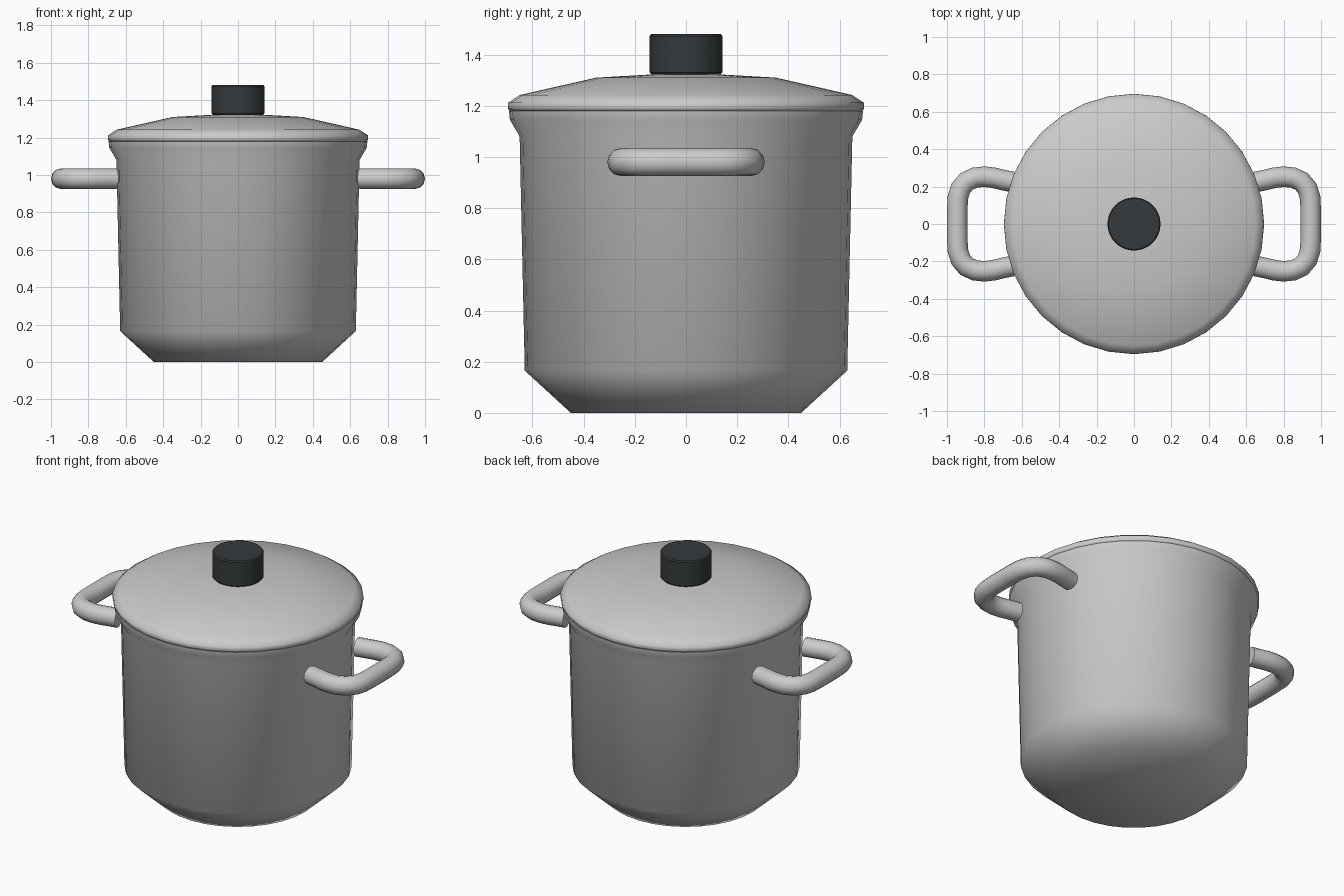
import bpy, math

if "Cube" in bpy.data.objects:
    bpy.data.objects.remove(bpy.data.objects["Cube"])

SEGMENTS = 32


def lathe(name, profile, angle=60):
    """Revolve (radius, z) points round the z axis; radius 0 makes a pole."""
    verts, rings, faces = [], [], []
    for r, z in profile:
        n = 1 if r == 0 else SEGMENTS
        rings.append([len(verts) + i for i in range(n)])
        for i in range(n):
            a = 2 * math.pi * i / SEGMENTS
            verts.append((r * math.cos(a), r * math.sin(a), z))
    for low, high in zip(rings, rings[1:]):
        for i in range(SEGMENTS):
            j = (i + 1) % SEGMENTS
            quad = [low[i % len(low)], low[j % len(low)],
                    high[j % len(high)], high[i % len(high)]]
            faces.append(list(dict.fromkeys(quad)))
    mesh = bpy.data.meshes.new(name)
    mesh.from_pydata(verts, [], faces)
    obj = bpy.data.objects.new(name, mesh)
    bpy.context.collection.objects.link(obj)
    bpy.ops.object.select_all(action='DESELECT')
    obj.select_set(True)
    bpy.context.view_layer.objects.active = obj
    bpy.ops.object.shade_smooth_by_angle(angle=math.radians(angle))
    return obj


def side_handle(name, side):
    """Bent tube handle, mirrored in y, on the given x side."""
    half = [(0.65, 0.225), (0.70, 0.235), (0.75, 0.247), (0.80, 0.253),
            (0.85, 0.248), (0.895, 0.228), (0.927, 0.19), (0.942, 0.14),
            (0.945, 0.07)]
    path = half + [(x, -y) for x, y in reversed(half)]
    curve = bpy.data.curves.new(name, 'CURVE')
    curve.dimensions = '3D'
    curve.bevel_depth = 0.055
    curve.bevel_resolution = 4
    curve.use_fill_caps = True
    spline = curve.splines.new('POLY')
    spline.points.add(len(path) - 1)
    for point, (x, y) in zip(spline.points, path):
        point.co = (side * x, y, 0.98, 1)
    spline.use_smooth = True
    obj = bpy.data.objects.new(name, curve)
    bpy.context.collection.objects.link(obj)


# Hollow pot body with chamfered base and flared rim
lathe("pot_body", [(0, 0), (0.45, 0), (0.63, 0.165), (0.65, 1.08),
                   (0.688, 1.145), (0.692, 1.18), (0.66, 1.18),
                   (0.61, 1.08), (0.59, 0.18), (0.43, 0.04), (0, 0.04)])

# Stepped, shallow domed lid
lathe("lid", [(0, 1.18), (0.69, 1.18), (0.696, 1.19), (0.695, 1.212),
              (0.65, 1.242), (0.35, 1.31), (0.14, 1.322), (0, 1.325)])

# Dark knob with slightly softened edges
knob = lathe("lid_knob", [(0, 1.315), (0.135, 1.322), (0.142, 1.33),
                          (0.142, 1.473), (0.136, 1.48), (0, 1.48)], 35)
dark = bpy.data.materials.new("knob_dark")
dark.diffuse_color = (0.035, 0.042, 0.045, 1)
dark.use_nodes = True
dark.node_tree.nodes["Principled BSDF"].inputs["Base Color"].default_value = dark.diffuse_color
knob.data.materials.append(dark)

# Handles on both sides
side_handle("handle_right", 1)
side_handle("handle_left", -1)
